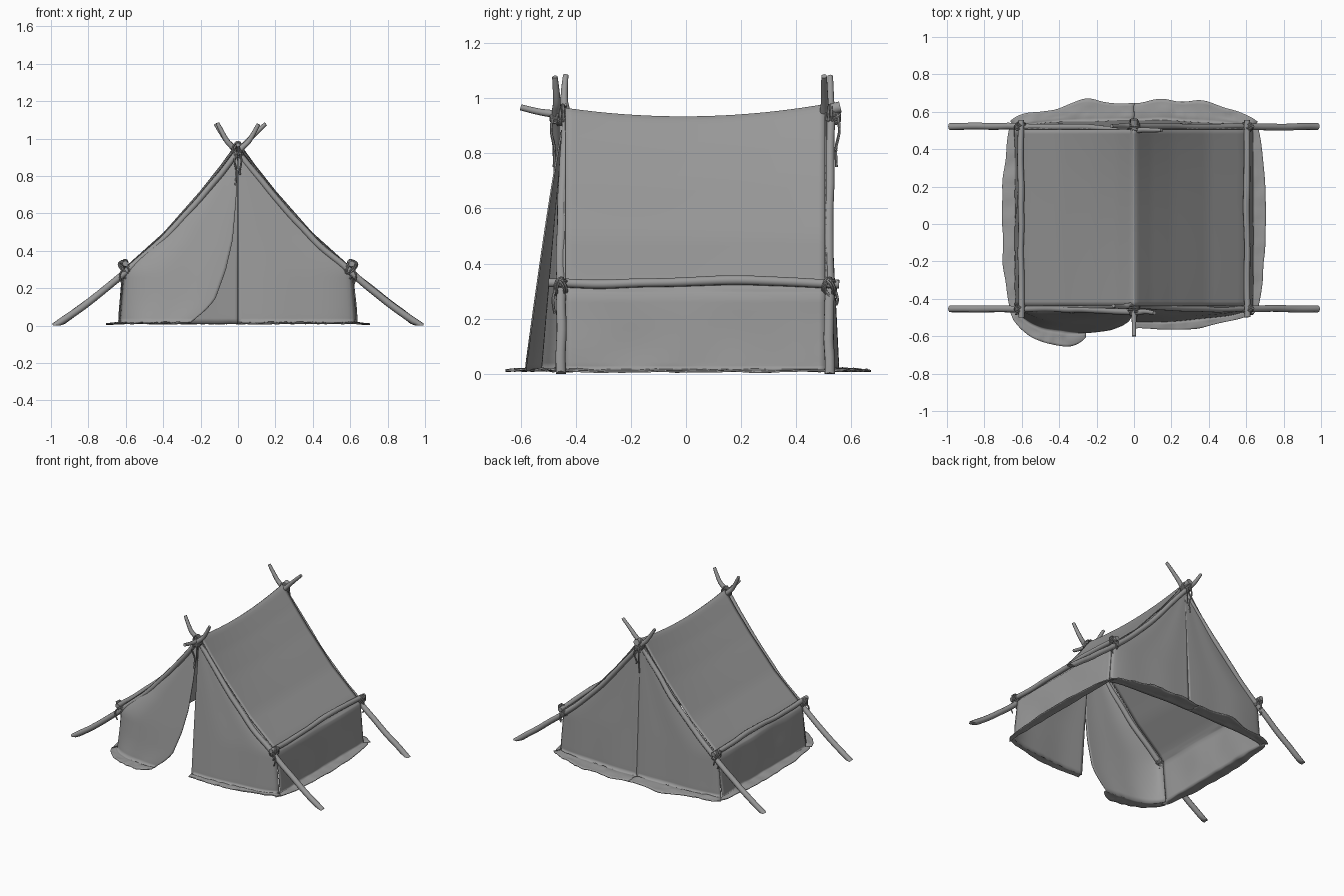
import bpy, math
from mathutils import Vector, noise

if "Cube" in bpy.data.objects:
    bpy.data.objects.remove(bpy.data.objects["Cube"])

GREY = bpy.data.materials.new("dark_grey")
GREY.diffuse_color = (.32, .32, .32, 1)
GREY.use_nodes = True
GREY.node_tree.nodes["Principled BSDF"].inputs["Base Color"].default_value = GREY.diffuse_color


def make(name, verts, faces, thick=0.0):
    me = bpy.data.meshes.new(name)
    me.from_pydata([tuple(v) for v in verts], [], faces)
    me.materials.append(GREY)
    ob = bpy.data.objects.new(name, me)
    bpy.context.collection.objects.link(ob)
    me.shade_smooth()
    if thick:
        m = ob.modifiers.new("thickness", 'SOLIDIFY')
        m.thickness, m.offset = thick, 0
    return ob


def tube(name, pts, radii, sides=10, sub=6, wobble=0.0):
    """Swept round tube through smooth points, kept above ground."""
    P = [Vector(p) for p in pts]
    n = len(P)
    path = []
    for i in range(n - 1):
        a, b, c, d = P[max(i - 1, 0)], P[i], P[i + 1], P[min(i + 2, n - 1)]
        for s in range(sub + (i == n - 2)):
            t = s / sub
            q = 0.5 * (2 * b + (c - a) * t + (2 * a - 5 * b + 4 * c - d) * t * t
                       + (3 * b - a - 3 * c + d) * t ** 3)
            if wobble:
                q += wobble * Vector(noise.noise_vector(q * 6))
            r0, r1 = radii[min(i, len(radii) - 1)], radii[min(i + 1, len(radii) - 1)]
            path.append((q, r0 + (r1 - r0) * t))
    verts, faces, m = [], [], len(path)
    side = None
    for i, (q, r) in enumerate(path):
        d = (path[min(i + 1, m - 1)][0] - path[max(i - 1, 0)][0]).normalized()
        if side is None:
            side = d.orthogonal()
        side = (side - d * side.dot(d)).normalized()
        up = d.cross(side)
        for k in range(sides):
            a = 2 * math.pi * k / sides
            v = q + r * (math.cos(a) * side + math.sin(a) * up)
            v.z = max(v.z, 0.0)
            verts.append(v)
    for i in range(m - 1):
        for k in range(sides):
            k2 = (k + 1) % sides
            faces.append((i * sides + k, i * sides + k2, (i + 1) * sides + k2, (i + 1) * sides + k))
    faces += [tuple(range(sides))[::-1], tuple(range((m - 1) * sides, m * sides))]
    ob = make(name, verts, faces)
    ob.data.set_sharp_from_angle(angle=math.radians(50))
    return ob


def sheet(name, f, nu, nv):
    verts = [f(i / nu, j / nv) for j in range(nv + 1) for i in range(nu + 1)]
    w = nu + 1
    faces = [(j * w + i, j * w + i + 1, j * w + w + i + 1, j * w + w + i)
             for j in range(nv) for i in range(nu)]
    return make(name, verts, faces, 0.006)


def interp(table, t):
    for (a, va), (b, vb) in zip(table, table[1:]):
        if t <= b:
            return va + (vb - va) * max(0, (t - a) / (b - a))
    return table[-1][1]


def rough(x, y, s=6, seed=0):
    return noise.noise(Vector((x * s, y * s, seed)))


# cloth cross-section: half width against height, and the same as a path
HALF = [(0, .952), (.014, .94), (.09, .838), (.2, .704), (.395, .49), (.58, .33), (.612, .29), (.628, .1), (.635, .015)]
WIDTH = [(z, x) for x, z in reversed(HALF)]


# roof and side walls in one sheet, with a hem lying on the ground
def roof(u, v):
    s = -1 if u < .5 else 1
    t = abs(2 * u - 1) * 9
    y = -.437 + v * .942
    i = min(int(t), 8)
    mid = 1 - (2 * v - 1) ** 2
    if i < 8:
        (x0, z0), (x1, z1) = HALF[i], HALF[i + 1]
        x, z = x0 + (x1 - x0) * (t - i), z0 + (z1 - z0) * (t - i)
        sag = .010 - .038 * mid + .014 * v
        z += sag * max(0, (z - .3) / .66) + .006 * mid * math.sin(math.pi * min(1, x / .58))
        if z < .3:
            x += .008 * rough(y, z, 5, s)
    else:
        k = t - 8
        x = .635 + k * (.07 + .012 * rough(y, s, 7)) * max(0, math.sin(math.pi * v)) ** .35
        z = .015 - .006 * k + .006 * rough(x, y, 14, s)
        y += k * .05 * (2 * v - 1) ** 7
    return Vector((s * x, y, z))


sheet("roof_cloth", roof, 108, 40)


# end curtains: hang from the A-frame, belly outward, hem on the ground
def curtain(name, side, y0, dr, bulge, hem, inner, taper, power):
    def f(u, v):
        k = max(0, (v - .85) / .15)
        h = 1 - min(1, v / .85)
        z = .012 + .925 * h
        xo, xi = interp(WIDTH, z) - .003, interp(inner, z)
        xi = min(xi, xo - .004)
        x = xo + (xi - xo) * u + k * .03 * (1 - u) ** 4
        belly = bulge * (1 - h) ** power * math.sin(math.pi / 2 * u ** .55)
        fold = .007 * math.sin(u * 9 + side) * u * (1 - u) * 2 * (1 - h) * (1 - k)
        n = rough(side * x, y0, 6, y0)
        width = hem * (.45 + .55 * math.sin(math.pi / 2 * min(1, u * 2))) * (1 + .4 * n)
        y = y0 + dr * (belly + fold + k * width * (1 - taper * u ** 8))
        if k:
            z = .014 + .012 * abs(rough(side * x, y, 14)) - .005 * k
        return Vector((side * x, y, z))
    return sheet(name, f, 30, 40)


OPEN = [(0, .27), (.04, .225), (.08, .175), (.14, .122), (.3, .064), (.46, .028), (.67, .01), (.95, 0)]
curtain("front_flap_open", -1, -.437, -1, .145, .075, OPEN, .7, .85)
curtain("front_flap_closed", 1, -.437, -1, .085, .045, [(0, 0), (1, 0)], 0, .9)
for s, n in ((-1, "left"), (1, "right")):
    curtain("back_curtain_" + n, s, .507, 1, .045, .095, [(0, -.002), (1, -.002)], 0, 1)

# A-frame poles, crossing at the top
for yc, end in ((-.453, "front"), (.52, "back")):
    for s in (-1, 1):
        tip = .11 if end == "front" else .12 + .03 * (s < 0)
        o = .018 * s if end == "front" else .012 * s - .008
        tube(f"{end}_pole_{'left' if s < 0 else 'right'}",
             [(s * .985, yc, -.008), (s * .8, yc, .125), (s * .6, yc, .287), (s * .4, yc, .465),
              (s * .2, yc + o * .4, .683), (0, yc + o, .925), (-s * .06, yc + o * .8, .99),
              (-s * tip, yc + o * 1.1, 1.08)],
             [.019, .019, .018, .018, .017, .016, .014, .010], wobble=.006)

# ridge pole under the cloth
tube("ridge_pole", [(0, -.6, .967), (0, -.53, .95), (0, -.44, .938), (0, -.2, .908), (0, 0, .9),
                    (0, .25, .912), (0, .48, .95), (0, .56, .968)],
     [.011, .012, .015, .016, .017, .018, .02, .021])

# side rails
for s in (-1, 1):
    tube(f"side_rail_{'left' if s < 0 else 'right'}",
         [(s * .605, -.5, .33), (s * .603, -.3, .326), (s * .605, -.1, .331), (s * .602, .15, .34),
          (s * .606, .35, .333), (s * .604, .555, .326)], [.016, .017, .016, .018, .017, .016], wobble=.004)


# rope lashings: coil around an axis with an oval section
def lashing(name, c, axis, n, rn, rb, turns=2, pitch=.011):
    c, a, n = Vector(c), Vector(axis).normalized(), Vector(n)
    n = (n - a * n.dot(a)).normalized()
    b = a.cross(n)
    N = turns * 12
    pts = [c + n * rn * math.cos(i * math.pi / 6) + b * rb * math.sin(i * math.pi / 6)
           + a * pitch * (i / 12 - turns / 2) for i in range(N + 1)]
    tube(name, pts, [.005], 6, 2)


for yc, end, d in ((-.453, "front", -1), (.52, "back", 1)):
    for s in (-1, 1):
        for q in (-1, 1):
            lashing(f"rail_lashing_{end}", (s * .604, yc, .311), (-s * .76, q * .9, .65),
                    (s * .65, 0, .76), .04, .024)
            tube(f"rail_rope_tail_{end}",
                 [(s * .61, yc + q * .02, .31), (s * (.62 - q * .012), yc + d * .018 + q * .012, .27),
                  (s * (.608 - q * .01), yc + d * .014 + q * .01, .235 + q * .015)], [.005], 6)
        lashing(f"top_lashing_{end}", (0, yc, .93), (s * .7, 0, .75), (0, 1, 0), .038, .022, 3)
        tube(f"top_rope_tail_{end}",
             [(s * .012, yc + d * .03, .94), (s * .018, yc + d * .036, .88), (s * .008, yc + d * .024, .82),
              (s * .014, yc + d * .026, .78 + .03 * s)], [.006, .005], 6)
    lashing(f"ridge_lashing_{end}", (0, yc, .94), (0, 1, 0), (0, 0, 1), .036, .03, 3)
